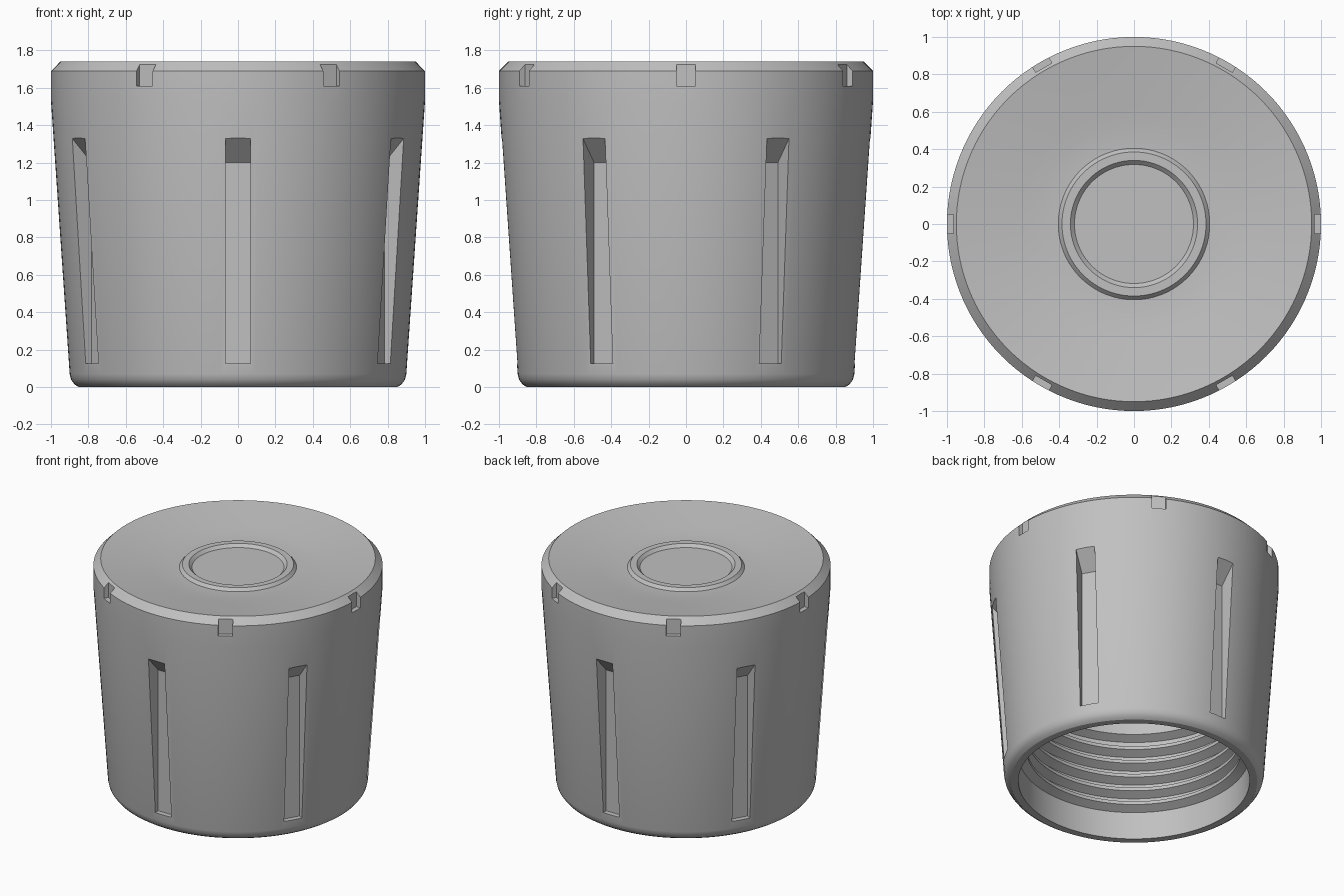
import bpy, bmesh, math
from mathutils import Matrix, Vector

SEGMENTS = 120

if "Cube" in bpy.data.objects:
    bpy.data.objects.remove(bpy.data.objects["Cube"], do_unlink=True)

grey = bpy.data.materials.new("plain_grey")
grey.use_nodes = True
grey.diffuse_color = (0.53, 0.53, 0.53, 1)
grey.node_tree.nodes["Principled BSDF"].inputs["Base Color"].default_value = grey.diffuse_color


def finish(bm, name):
    bmesh.ops.recalc_face_normals(bm, faces=bm.faces)
    mesh = bpy.data.meshes.new(name)
    bm.to_mesh(mesh)
    bm.free()
    mesh.materials.append(grey)
    obj = bpy.data.objects.new(name, mesh)
    bpy.context.collection.objects.link(obj)
    return obj


def lathe(name, profile):
    """Turn an (r, z) profile around z and close both ends with flat discs."""
    bm = bmesh.new()
    rings = []
    for r, z in profile:
        rings.append([bm.verts.new((r * math.cos(a), r * math.sin(a), z))
                      for a in (math.tau * i / SEGMENTS for i in range(SEGMENTS))])
    for low, high in zip(rings, rings[1:]):
        for i in range(SEGMENTS):
            j = (i + 1) % SEGMENTS
            bm.faces.new((low[i], low[j], high[j], high[i]))
    bm.faces.new(rings[0])
    bm.faces.new(rings[-1])
    return finish(bm, name)


def radial_cutters(name, outline, half_width, first_angle):
    """Six copies of an (r, z) outline, extruded sideways, spaced around z."""
    bm = bmesh.new()
    for k in range(6):
        turn = Matrix.Rotation(math.radians(first_angle + 60 * k), 3, "Z")
        a, b = [[bm.verts.new(turn @ Vector((r, side * half_width, z))) for r, z in outline]
                for side in (-1, 1)]
        bm.faces.new(a)
        bm.faces.new(b[::-1])
        for i in range(len(outline)):
            j = (i + 1) % len(outline)
            bm.faces.new((a[j], a[i], b[i], b[j]))
    obj = finish(bm, name)
    obj.hide_render = True
    return obj


# Raised ring and dished top
profile = [(0.318, 1.673), (0.34, 1.695), (0.385, 1.695), (0.405, 1.673),
           (0.46, 1.675), (0.53, 1.681), (0.62, 1.692), (0.95, 1.74)]
# Chamfer, tapered wall and rounded bottom rim
profile += [(1.0, 1.69), (1.0, 1.53), (0.9, 0.07), (0.893, 0.04),
            (0.875, 0.015), (0.852, 0), (0.80, 0)]
# Inner thread ridges
for i in range(5):
    z = 0.21 + 0.11 * i
    profile += [(0.80, z), (0.74, z + 0.03), (0.74, z + 0.055), (0.80, z + 0.085)]
# Upper bore and ceiling
profile += [(0.80, 0.77), (0.74, 0.80), (0.70, 1.5)]
cap = lathe("screw_cap", profile)

# Grip slots and rim notches
cutters = [
    radial_cutters("slot_cutter", [(0.865, 0.125), (1.1, 0.125), (1.1, 1.454), (0.865, 1.2)],
                   0.068, 30),
    radial_cutters("notch_cutter", [(0.965, 1.61), (1.1, 1.61), (1.1, 1.9), (0.965, 1.9)],
                   0.05, 0),
]
bpy.context.view_layer.objects.active = cap
for cutter in cutters:
    cut = cap.modifiers.new("cut", "BOOLEAN")
    cut.operation = "DIFFERENCE"
    cut.solver = "EXACT"
    cut.object = cutter
    bpy.ops.object.modifier_apply(modifier=cut.name)
    bpy.data.objects.remove(cutter, do_unlink=True)

bpy.ops.object.select_all(action="DESELECT")
cap.select_set(True)
bpy.ops.object.shade_smooth_by_angle(angle=math.radians(28))
